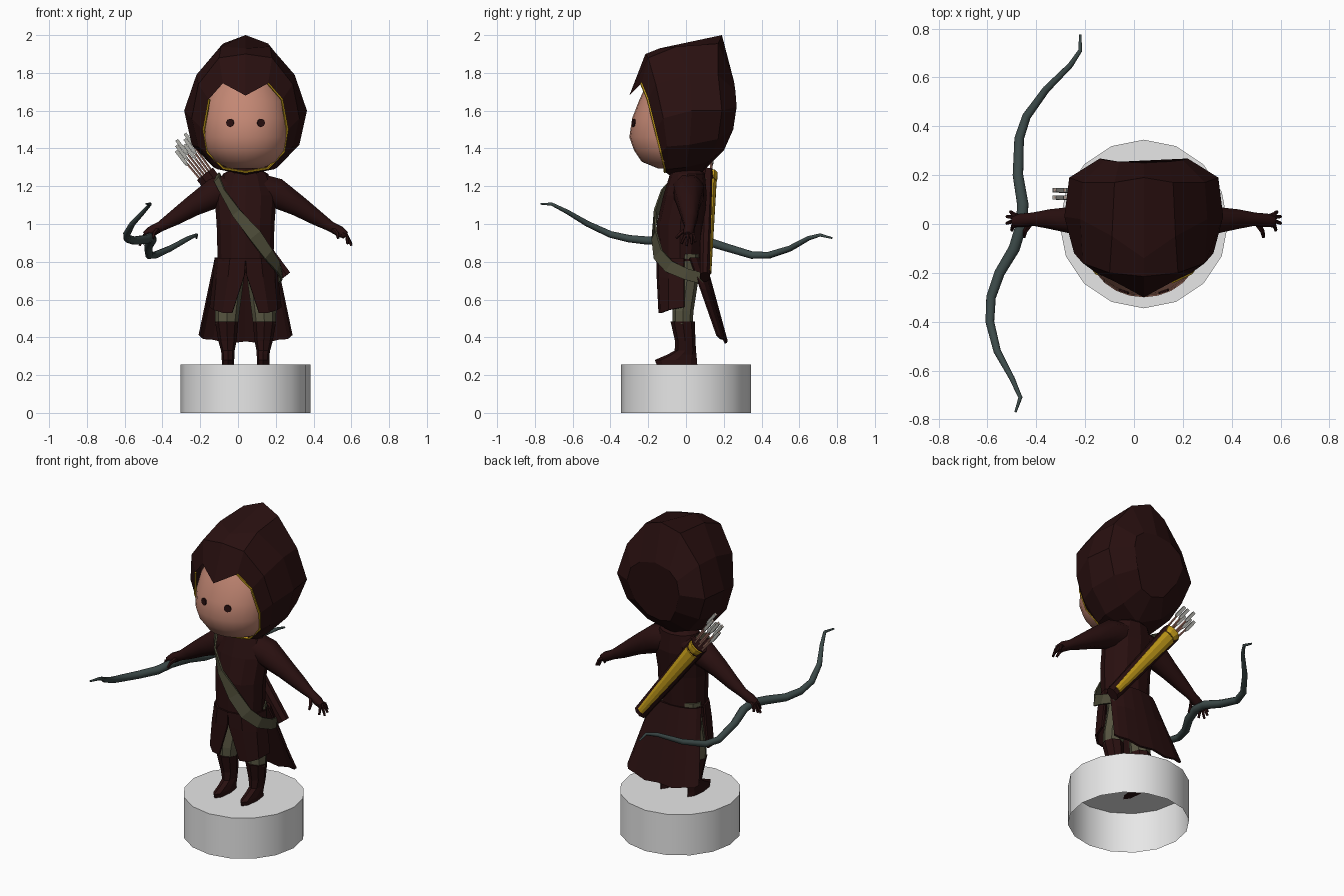
import bpy, bmesh, math
from mathutils import Vector

if "Cube" in bpy.data.objects:
    bpy.data.objects.remove(bpy.data.objects["Cube"])

CX = 0.04  # the figure's symmetry plane


def material(name, r, g, b):
    m = bpy.data.materials.new(name)
    m.diffuse_color = (r, g, b, 1)
    m.use_nodes = True
    m.node_tree.nodes["Principled BSDF"].inputs["Base Color"].default_value = m.diffuse_color
    return m


MAROON = material("dark_maroon_cloth", 0.022, 0.005, 0.005)
SKIN = material("skin", 0.55, 0.245, 0.175)
OLIVE = material("olive_trousers", 0.095, 0.09, 0.052)
STRAP = material("olive_strap", 0.075, 0.072, 0.04)
GREEN = material("grey_green_bow", 0.045, 0.068, 0.066)
GOLD = material("gold", 0.55, 0.33, 0.01)
STONE = material("white_stone", 0.8, 0.8, 0.8)
FEATHER = material("grey_feather", 0.42, 0.42, 0.39)
SHAFT = material("pink_wood", 0.42, 0.2, 0.15)


def grid(name, rows, mat, wrap=True, cap0=True, cap1=True, smooth=0, thick=0, sx=1):
    """Skin a list of equal-length point rows; wrap closes each row into a ring."""
    bm = bmesh.new()
    vs = [[bm.verts.new((sx * p[0], p[1], p[2])) for p in r] for r in rows]
    n = len(rows[0])
    for a, b in zip(vs, vs[1:]):
        for i in range(n if wrap else n - 1):
            j = (i + 1) % n
            bm.faces.new((a[i], a[j], b[j], b[i]))
    if wrap and cap0:
        bm.faces.new(vs[0])
    if wrap and cap1:
        bm.faces.new(vs[-1])
    bmesh.ops.recalc_face_normals(bm, faces=bm.faces)
    me = bpy.data.meshes.new(name)
    bm.to_mesh(me)
    bm.free()
    me.materials.append(mat)
    if smooth:
        me.polygons.foreach_set("use_smooth", [True] * len(me.polygons))
        me.set_sharp_from_angle(angle=math.radians(smooth))
    ob = bpy.data.objects.new(name, me)
    ob.location.x = CX
    bpy.context.collection.objects.link(ob)
    if thick:
        s = ob.modifiers.new("thickness", 'SOLIDIFY')
        s.thickness, s.offset = thick, 0
    return ob


def zloft(name, rows, mat, n=10, **kw):
    """Elliptical sections stacked in z: (z, centre x, half width, y front, y back)."""
    rings = []
    for z, cx, w, y0, y1 in rows:
        rings.append([(cx + w * math.cos(a), (y0 + y1) / 2 + (y1 - y0) / 2 * math.sin(a), z)
                      for a in (2 * math.pi * i / n for i in range(n))])
    return grid(name, rings, mat, **kw)


def tube(name, path, radii, mat, n=6, flat=1, up=(0, 0, 1), **kw):
    """Tapered tube along a path; flat squashes it in the up direction."""
    pts = [Vector(p) for p in path]
    if len(radii) == 2:
        k = len(pts) - 1
        radii = [radii[0] + (radii[1] - radii[0]) * i / k for i in range(k + 1)]
    rings = []
    for i, p in enumerate(pts):
        t = (pts[min(i + 1, len(pts) - 1)] - pts[max(i - 1, 0)]).normalized()
        side = t.cross(Vector(up)).normalized()
        u = side.cross(t)
        rings.append([p + radii[i] * (math.cos(a) * side + flat * math.sin(a) * u)
                      for a in (2 * math.pi * (k + 0.5) / n for k in range(n))])
    return grid(name, rings, mat, **kw)


def mirrored(half):
    """Close a half ring (first and last points on the centre line)."""
    return half + [(-x, y, z) for x, y, z in half[-2:0:-1]]


# Hollow plinth, open below
zloft("plinth", [(0, 0, .345, -.345, .345), (.255, 0, .345, -.345, .345)], STONE,
      n=16, cap0=False, smooth=40)

# Head
zloft("head", [(1.295, 0, .09, -.15, .08), (1.33, 0, .17, -.235, .1), (1.39, 0, .212, -.275, .1),
               (1.46, 0, .226, -.30, .1), (1.56, 0, .226, -.285, .1), (1.65, 0, .21, -.25, .1),
               (1.74, 0, .17, -.21, .1), (1.82, 0, .1, -.16, .08)], SKIN, n=24, smooth=80)

# Eyes: thin plates on the face
for s, side in ((-1, "right"), (1, "left")):
    c, tilt = Vector((s * .08, -.272, 1.535)), s * .33
    ring = [(.022 * math.cos(k * math.pi / 4), .022 * math.sin(k * math.pi / 4)) for k in range(8)]
    rows = [[(c.x + u * math.cos(tilt) + d * math.sin(tilt), c.y + u * math.sin(tilt) - d * math.cos(tilt), c.z + v)
             for u, v in ring] for d in (0, .009)]
    grid(side + "_eye", rows, MAROON)

# Hood: half rings from the face opening to the back
opening = [(0, -.30, 1.68), (.12, -.235, 1.745), (.195, -.2, 1.66), (.225, -.16, 1.5),
           (.205, -.13, 1.38), (.12, -.11, 1.295), (0, -.11, 1.275)]
front = [(0, -.215, 1.9), (.14, -.20, 1.88), (.25, -.16, 1.74), (.285, -.12, 1.56),
         (.25, -.10, 1.41), (.15, -.09, 1.29), (0, -.09, 1.26)]
middle = [(0, -.14, 1.93), (.13, -.05, 1.94), (.26, .02, 1.79), (.325, .03, 1.6),
          (.285, .02, 1.42), (.17, 0, 1.30), (0, 0, 1.26)]
rear = [(0, .19, 2.0), (.12, .17, 1.955), (.25, .17, 1.79), (.305, .19, 1.6),
        (.25, .17, 1.45), (.14, .12, 1.33), (0, .08, 1.27)]
back = [(0, .25, 1.77), (.1, .255, 1.75), (.16, .262, 1.7), (.18, .268, 1.62),
        (.14, .25, 1.5), (.08, .21, 1.41), (0, .20, 1.39)]
grid("hood", [mirrored(r) for r in (opening, front, middle, rear, back)], MAROON, cap0=False)
trim = mirrored(opening)[1:-1]
tube("hood_trim", [(x * .985, y - .002, z) for x, y, z in trim], [.007, .007], GOLD,
     n=5, up=(0, 1, 0))

# Torso and belt cord
zloft("torso", [(1.30, 0, .06, -.08, .07), (1.265, 0, .12, -.085, .1), (1.15, 0, .165, -.12, .11),
                (1.0, 0, .153, -.155, .095), (.82, 0, .148, -.15, .085), (.74, 0, .15, -.14, .08)],
      MAROON, n=12)
zloft("belt_cord", [(.815, 0, .158, -.158, .095), (.803, 0, .158, -.158, .095)], MAROON, n=16)

# Back skirt with a ragged hem
top, low = [], []
for k in range(9):
    a = math.pi * k / 8
    top.append((.158 * math.cos(a), .02 + .075 * math.sin(a), .82))
    low.append((.245 * math.cos(a), .165 + .05 * math.sin(a), .41 - (.045 if k % 2 else .03) * math.sin(a)))
mid = [tuple(Vector(p).lerp(Vector(q), .4)) for p, q in zip(top, low)]
grid("back_skirt", [top, mid, low], MAROON, wrap=False, thick=.012)

# Limbs and front skirt panels, mirrored
for s, side in ((-1, "right"), (1, "left")):
    grid(side + "_front_skirt",
         [[(0, -.152, .82), (.08, -.14, .82), (.14, -.08, .82), (.158, -.01, .82)],
          [(.005, -.15, .73), (.09, -.14, .72), (.15, -.09, .71), (.168, -.01, .71)],
          [(.07, -.14, .53), (.12, -.13, .53), (.165, -.09, .545), (.185, -.01, .56)]],
         MAROON, wrap=False, thick=.012, sx=s)
    zloft(side + "_trouser_leg",
          [(.84, .07, .075, -.06, .07), (.7, .08, .07, -.055, .065), (.54, .097, .066, -.072, .04),
           (.47, .1, .06, -.07, .035)], OLIVE, n=8, sx=s)
    zloft(side + "_boot",
          [(.485, .1, .062, -.082, .047), (.38, .096, .048, -.058, .05), (.33, .094, .036, -.06, .053),
           (.308, .093, .034, -.10, .055), (.28, .093, .033, -.165, .058), (.254, .093, .033, -.155, .06)],
          MAROON, n=8, sx=s)
    tube(side + "_arm",
         [(.06, .01, 1.19), (.16, .015, 1.165), (.28, .015, 1.095), (.38, .02, 1.03),
          (.45, .02, .987), (.50, .015, .96), (.53, .01, .94)],
         [.085, .085, .06, .043, .029, .03, .022], MAROON, n=8, sx=s, smooth=50)
    tips = [(.03, .05, .905), (.045, .03, .895), (.045, .003, .885), (.025, -.025, .895)]
    for k, (dx, y, z) in enumerate(tips):
        tube(f"{side}_finger_{k + 1}", [(.51, .027 - .01 * k, .95), (.535, .01 + y * .6, .94), (.515 + dx, y, z)],
             [.012, .007], MAROON, n=5, sx=s)
    tube(side + "_thumb", [(.465, 0, .97), (.485, -.03, .95), (.49, -.053, .925)], [.013, .007],
         MAROON, n=5, sx=s)

# Strap over the right shoulder, down to the left hip and round behind
path = [(-.13, .10, 1.22), (-.15, .02, 1.255), (-.15, -.06, 1.235), (-.12, -.115, 1.17), (-.05, -.158, 1.06),
        (.05, -.168, .94), (.12, -.148, .84), (.17, -.09, .775), (.19, 0, .735), (.17, .09, .71)]
width = [.02, .02, .02, .02, .026, .036, .036, .033, .03, .03]
edges = []
pts = [Vector(p) for p in path]
for i, p in enumerate(pts):
    t = pts[min(i + 1, 9)] - pts[max(i - 1, 0)]
    out = Vector((p.x, p.y + .03, .12 if i in (1, 2) else 0))
    w = t.cross(out).normalized() * width[i]
    edges.append([p - w, p + w])
grid("chest_strap", edges, STRAP, wrap=False, thick=.01)

# Quiver with a gold back and collar
A, B = Vector((-.215, .118, 1.265)), Vector((.205, .1, .72))
axis = (B - A).normalized()
UP = (0, 1, 0)
tube("quiver", [A, B], [.058, .042], MAROON, n=8, flat=.7, up=UP)
off = Vector((0, .022, 0))
tube("quiver_gold_back", [A + axis * .06 + off, B - axis * .03 + off], [.045, .022], GOLD,
     n=8, flat=.55, up=UP)
tube("quiver_gold_collar", [A + axis * .005 + off, A + axis * .03 + off, A + axis * .05 + off],
     [.05, .046, .036], GOLD, n=8, flat=.6, up=UP)

# Arrows
across = axis.cross(Vector(UP)).normalized()
for k in range(6):
    o = across * (-.036 + .0145 * k) + Vector((0, .015 * (-1) ** k, 0))
    tip = A + o - axis * (.19 + .022 * (k % 3)) + across * (.004 * (k - 2.5))
    tube(f"arrow_shaft_{k + 1}", [A + o + axis * .05, tip], [.006, .006], SHAFT, n=5, up=UP)
    tube(f"arrow_feather_{k + 1}", [tip + axis * .1, tip + axis * .08, tip], [.006, .013, .012],
         FEATHER, n=4, up=UP)

# Recurved bow in the right hand (x, y, z in figure space)
bow = [(-.22, .775, .925), (-.22, .71, .942), (-.26, .65, .925), (-.36, .55, .87), (-.44, .44, .835),
       (-.47, .35, .835), (-.475, .2, .88), (-.455, .08, .918), (-.46, 0, .93), (-.49, -.1, .918),
       (-.55, -.2, .912), (-.585, -.3, .922), (-.59, -.4, .945), (-.56, -.52, 1.0), (-.5, -.63, 1.065),
       (-.465, -.71, 1.105), (-.485, -.77, 1.107)]
tube("bow", [(x - CX, y, z) for x, y, z in bow],
     [.005, .009, .012, .016, .019, .021, .023, .025, .025, .025, .023, .021, .019, .016, .012, .009, .005],
     GREEN, n=8, smooth=60)
